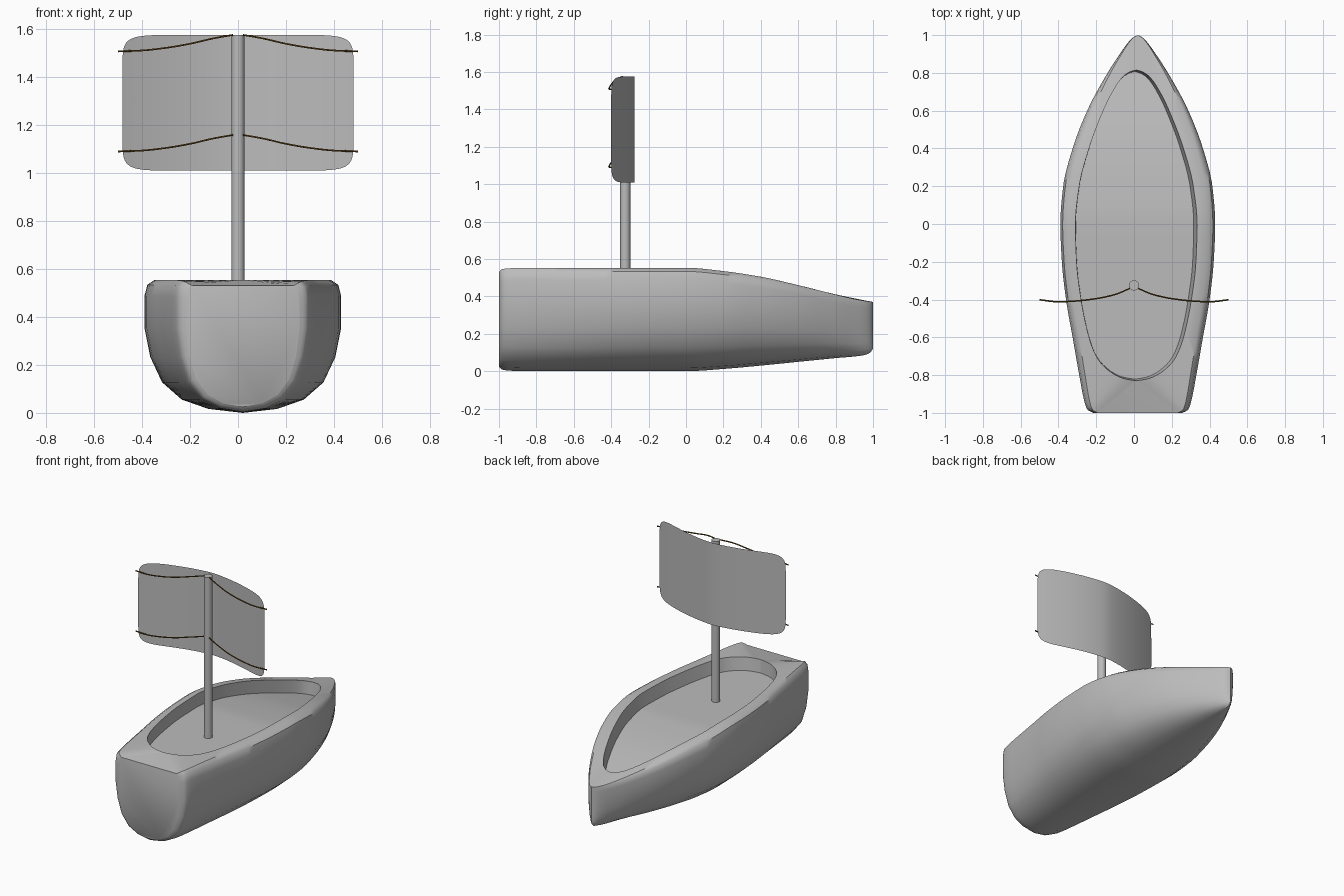
import bpy, bmesh, math

if "Cube" in bpy.data.objects:
    bpy.data.objects.remove(bpy.data.objects["Cube"])


def material(name, rgb):
    m = bpy.data.materials.new(name)
    m.diffuse_color = (*rgb, 1)
    m.use_nodes = True
    m.node_tree.nodes["Principled BSDF"].inputs["Base Color"].default_value = m.diffuse_color
    return m


GREY = material("plain grey", (0.5, 0.5, 0.5))
BROWN = material("dark brown", (0.12, 0.06, 0.008))


def interp(pts, x):
    """Smooth cubic interpolation through (x, value) points."""
    if x <= pts[0][0]:
        return pts[0][1]
    if x >= pts[-1][0]:
        return pts[-1][1]
    slope = lambda a, b: (b[1] - a[1]) / (b[0] - a[0])
    for i in range(len(pts) - 1):
        a, b = pts[i], pts[i + 1]
        if x <= b[0]:
            s = slope(a, b)
            m = []
            for j, k in ((i - 1, i), (i + 1, i + 2)):
                n = slope(pts[j], pts[k]) if j >= 0 and k < len(pts) else s
                m.append(0 if n * s <= 0 else 2 * n * s / (n + s))
            h = b[0] - a[0]
            t = (x - a[0]) / h
            return ((2*t**3 - 3*t*t + 1) * a[1] + (t**3 - 2*t*t + t) * h * m[0]
                    + (3*t*t - 2*t**3) * b[1] + (t**3 - t*t) * h * m[1])


def finish(name, bm, mat, angle=35, recalc=True):
    if recalc:
        bmesh.ops.recalc_face_normals(bm, faces=bm.faces)
    me = bpy.data.meshes.new(name)
    bm.to_mesh(me)
    bm.free()
    ob = bpy.data.objects.new(name, me)
    bpy.context.collection.objects.link(ob)
    me.materials.append(mat)
    bpy.ops.object.select_all(action='DESELECT')
    ob.select_set(True)
    bpy.context.view_layer.objects.active = ob
    bpy.ops.object.shade_smooth_by_angle(angle=math.radians(angle))
    return ob


# Hull: half widths, sheer and keel along y; cockpit outline
WIDTH = [(-1, .235), (-.985, .265), (-.95, .28), (-.8, .31), (-.6, .345), (-.4, .38),
         (-.2, .402), (0, .41), (.2, .395), (.4, .345), (.6, .268), (.8, .16),
         (.9, .095), (.96, .052), (.99, .022), (1, 0)]
SHEER = [(-1, .53), (-.985, .545), (-.95, .55), (-.8, .553), (0, .553), (.2, .535),
         (.4, .505), (.6, .46), (.8, .41), (.93, .38), (1, .37)]
KEEL = [(-1, .025), (-.985, .01), (-.95, .003), (-.8, 0), (0, 0), (.2, .012),
        (.4, .03), (.6, .05), (.8, .07), (.93, .082), (.98, .095), (1, .12)]
INNER = [(-.83, 0), (-.82, .06), (-.8, .11), (-.75, .175), (-.7, .212), (-.6, .25),
         (-.4, .292), (-.2, .316), (0, .322), (.2, .302), (.4, .25), (.6, .174),
         (.7, .125), (.78, .07), (.807, .03), (.815, 0)]
SECTION = [(0, 0), (.35, .03), (.62, .1), (.82, .23), (.94, .42), (1, .64),
           (1, .88), (.97, .965), (.9, 1)]

bm = bmesh.new()
N = 56
rows = []
for i in range(N + 1):
    s = (1 - math.cos(math.pi * i / N)) / 2
    y, yi = -1 + 2 * s, -.83 + 1.645 * s
    w, top, keel = interp(WIDTH, y), interp(SHEER, y), interp(KEEL, y)
    wi, zi = interp(INNER, yi), interp(SHEER, yi)
    half = [(.02, w * a, y, keel + (top - keel) * b) for a, b in SECTION]
    half += [(.012, wi, yi, zi), (.004, wi * .97, yi * .99, zi - .088)]
    right = [bm.verts.new((c + x, v, z)) for c, x, v, z in half]
    left = [bm.verts.new((c - x, v, z)) for c, x, v, z in half[1:]]
    rows.append(right + left[::-1])      # loop: keel, right, floor, left
L = len(rows[0])
for a, b in zip(rows, rows[1:]):
    for k in range(L):
        n = (k + 1) % L
        bm.faces.new((a[k], a[n], b[n], b[k]))
# Transom plate and the rim at stern and bow
S = len(SECTION)
for r in (rows[0], rows[-1]):
    bm.faces.new(r[:S] + r[-(S - 1):])
    bm.faces.new((r[S - 1], r[S], r[S + 2 + 1], r[S + 2 + 2]))
    bm.faces.new((r[S], r[S + 1], r[S + 2], r[S + 3]))
bmesh.ops.remove_doubles(bm, verts=bm.verts, dist=.0004)
bmesh.ops.dissolve_degenerate(bm, edges=bm.edges, dist=.0004)
finish("hull", bm, GREY, 40)

# Mast
bm = bmesh.new()
bmesh.ops.create_cone(bm, cap_ends=True, segments=24, radius1=.027, radius2=.027, depth=1.135)
bmesh.ops.translate(bm, verts=bm.verts, vec=(0, -.325, 1.0075))
finish("mast", bm, GREY)

# Sail: bowed sheet with rounded corners
bm = bmesh.new()
cols = []
for i in range(61):
    u = math.sin(math.pi * (i / 60 - .5))
    hz = .283 * max(0, 1 - abs(u) ** 10) ** .1
    y = -.275 - .125 * abs(u) ** 1.6
    cols.append([bm.verts.new((.482 * u, y, 1.292 + hz * t)) for t in (-1, 0, 1)])
for a, b in zip(cols, cols[1:]):
    for k in range(2):
        bm.faces.new((a[k], b[k], b[k + 1], a[k + 1]))
bmesh.ops.remove_doubles(bm, verts=bm.verts, dist=.0001)
finish("sail", bm, GREY, 60)

# Yards: thin drooping rods, mirrored, upper and lower
PATH = [(.02, -.34, 0), (.1, -.373, -.014), (.2, -.395, -.037), (.3, -.407, -.054),
        (.4, -.412, -.065), (.5, -.401, -.069)]
for label, z0 in (("upper", 1.575), ("lower", 1.158)):
    for side, sx in (("left", -1), ("right", 1)):
        bm = bmesh.new()
        rings = []
        for i in range(25):
            x = .02 + .48 * i / 24
            y = interp([(p[0], p[1]) for p in PATH], x)
            z = z0 + interp([(p[0], p[2]) for p in PATH], x)
            rings.append([bm.verts.new((sx * x, y + .004 * math.cos(k * math.pi / 3),
                                        z + .004 * math.sin(k * math.pi / 3))) for k in range(6)])
        for a, b in zip(rings, rings[1:]):
            for k in range(6):
                n = (k + 1) % 6
                bm.faces.new((a[k], a[n], b[n], b[k]))
        bm.faces.new(rings[0])
        bm.faces.new(rings[-1])
        finish(f"{label}_yard_{side}", bm, BROWN, 70)
